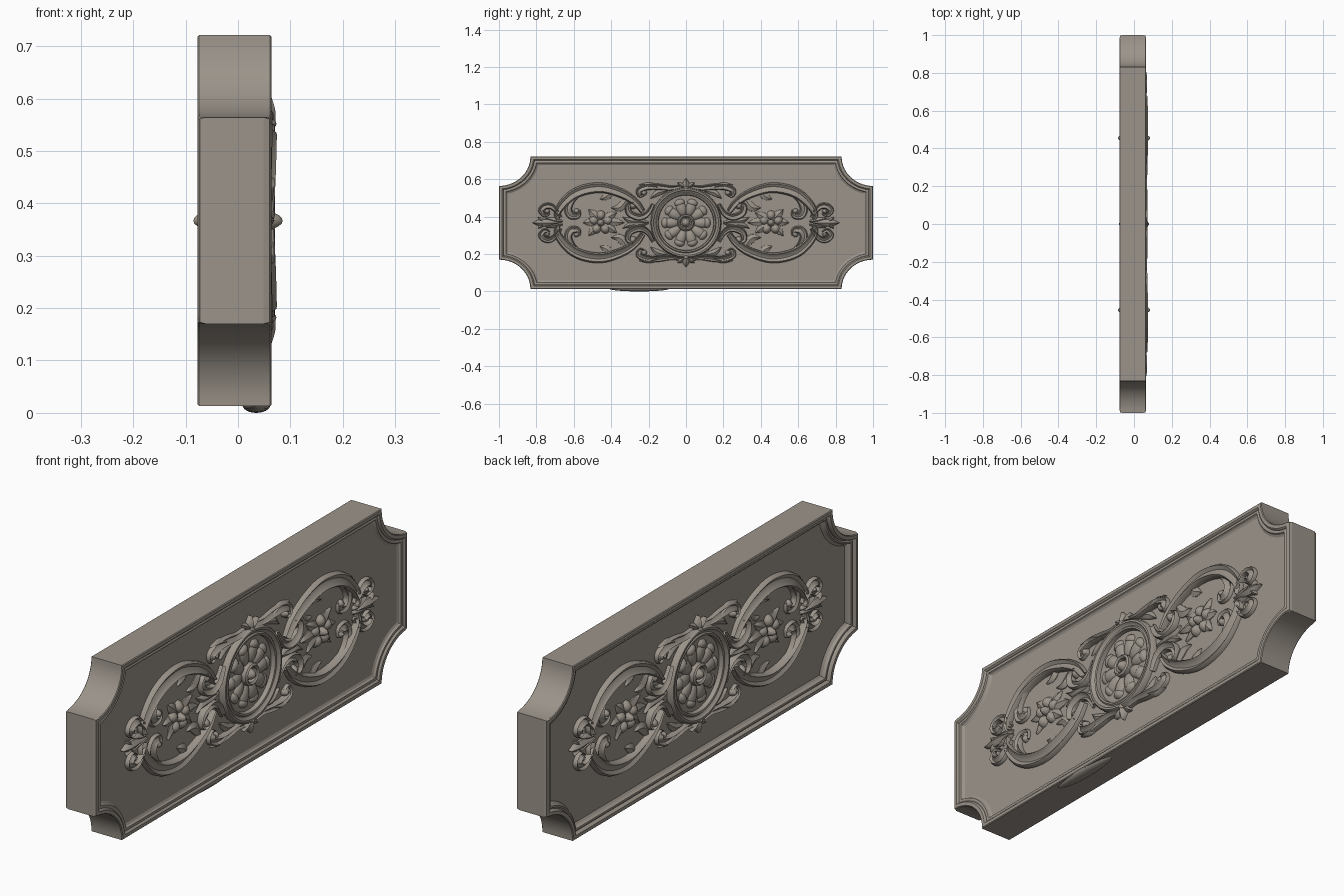
import bpy, bmesh
from math import pi, sin, cos, asin
from mathutils import Matrix, Vector

cube = bpy.data.objects.get("Cube")
if cube:
    bpy.data.objects.remove(cube)

stone = bpy.data.materials.new("warm grey stone")
stone.use_nodes = True
colour = (0.33, 0.295, 0.255, 1)
stone.diffuse_color = colour
stone.node_tree.nodes["Principled BSDF"].inputs["Base Color"].default_value = colour

HALF_Y, HALF_Z, NOTCH = 1.0, 0.354, 0.157
MID_Z = 0.367
FIELD = 0.046      # surface of the sunken field
BASE = 0.035       # relief starts slightly inside the slab


def finish(name, bm, mirror="", angle=40):
    """Turn a bmesh into a shaded object, mirrored about the panel centre."""
    bmesh.ops.recalc_face_normals(bm, faces=bm.faces)
    mesh = bpy.data.meshes.new(name)
    bm.to_mesh(mesh)
    bm.free()
    mesh.materials.append(stone)
    obj = bpy.data.objects.new(name, mesh)
    obj.location.z = MID_Z
    bpy.context.collection.objects.link(obj)
    bpy.ops.object.select_all(action="DESELECT")
    obj.select_set(True)
    bpy.context.view_layer.objects.active = obj
    bpy.ops.object.shade_smooth_by_angle(angle=angle * pi / 180)
    if mirror:
        mod = obj.modifiers.new("Mirror", "MIRROR")
        mod.use_axis = [axis in mirror for axis in "xyz"]
        mod.use_mirror_merge = False


def outline(inset, steps=14):
    """Rectangle with concave, slightly wide corners, moved inwards by inset."""
    radius = NOTCH + inset
    start = asin(inset / radius)
    quarter = []
    for i in range(steps + 1):
        a = start + (pi / 2 - 2 * start) * i / steps
        quarter.append((HALF_Y - 1.07 * radius * cos(a), HALF_Z - radius * sin(a)))
    points = []
    for sy, sz in ((1, 1), (1, -1), (-1, -1), (-1, 1)):
        part = quarter if sy * sz > 0 else quarter[::-1]
        points += [(sy * y, sz * z) for y, z in part]
    return points


def skin(bm, rings):
    """Join closed rings of vertices and cap both ends."""
    for a, b in zip(rings, rings[1:]):
        for j in range(len(a)):
            k = (j + 1) % len(a)
            bm.faces.new((a[j], a[k], b[k], b[j]))
    bm.faces.new(rings[0])
    bm.faces.new(rings[-1])


def dome(bm, y, z, length, width, top, angle=0):
    """Half-buried ellipsoid lying on the field."""
    place = (Matrix.Translation((BASE, y, z)) @ Matrix.Rotation(angle, 4, "X")
             @ Matrix.Diagonal((top - BASE, length, width, 1)))
    bmesh.ops.create_uvsphere(bm, u_segments=18, v_segments=12, radius=1, matrix=place)


def lathe(bm, profile, steps=56):
    """Spin (radius, x) points around the x axis."""
    verts = [bm.verts.new((x, r, 0)) for r, x in profile]
    edges = [bm.edges.new(pair) for pair in zip(verts, verts[1:])]
    bmesh.ops.spin(bm, geom=verts + edges, cent=(0, 0, 0), axis=(1, 0, 0),
                   angle=2 * pi, steps=steps)
    bmesh.ops.remove_doubles(bm, verts=bm.verts, dist=0.0001)


def smooth_path(points, steps=7):
    """Catmull-Rom curve through the points."""
    pts = [Vector(p) for p in points]
    pts = [2 * pts[0] - pts[1]] + pts + [2 * pts[-1] - pts[-2]]
    result = []
    for a, b, c, d in zip(pts, pts[1:], pts[2:], pts[3:]):
        for i in range(steps):
            t = i / steps
            result.append(b + (c - a) * t / 2 + (2 * a - 5 * b + 4 * c - d) * t * t / 2
                          + (3 * b - a - 3 * c + d) * t ** 3 / 2)
    return result + [pts[-2]]


HOLLOW = ((-1, 0), (-.95, .75), (-.7, 1), (-.35, .7), (.2, .55), (.7, .8), (.95, .55), (1, 0))
RIDGED = ((-1, 0), (-.85, .6), (-.45, .8), (0, 1), (.45, .8), (.85, .6), (1, 0))


def ribbon(bm, points, width, top, section=HOLLOW, taper=(.5, .5)):
    """Carved strand along a path, thickest in the middle."""
    path = smooth_path(points)
    last = len(path) - 1
    rings = []
    for i, p in enumerate(path):
        way = (path[min(i + 1, last)] - path[max(i - 1, 0)]).normalized()
        side = Vector((-way.y, way.x))
        t = i / last
        end = taper[0] if t < .5 else taper[1]
        swell = end + (1 - end) * sin(pi * t)
        rise = (top - BASE) * (.75 + .25 * swell)
        ring = []
        for across, up in section:
            q = p + side * across * width * swell
            ring.append(bm.verts.new((BASE + rise * up, q.x, q.y)))
        rings.append(ring)
    skin(bm, rings)


def leaf(bm, points, width, top):
    ribbon(bm, points, width, top, RIDGED, (.3, .04))


# Slab with a stepped moulding around a sunken field on both sides
moulding = ((0, .016), (.2, .02), (.45, .022), (.3, .028), (.35, .034), (.75, .038), (1, .046))
sections = []
for sign, rim in ((-1, .077), (1, .064)):
    half = [(rim - .003, 0), (rim, .003)]
    half += [(rim - (rim - FIELD) * drop, inset) for drop, inset in moulding]
    half = [(sign * x, inset) for x, inset in half]
    sections += half[::-1] if sign < 0 else half
bm = bmesh.new()
rings = []
for x, inset in sections:
    ring = []
    for y, z in outline(inset):
        # the short ends are worn rounder than the long edges
        ease = 0
        if abs(y) > HALF_Y - .012 and abs(z) < HALF_Z - NOTCH + .01:
            ease = .012 if inset == 0 else .004
        ring.append(bm.verts.new((x - ease * (1 if x > 0 else -1), y, z)))
    rings.append(ring)
skin(bm, rings)
finish("panel_slab", bm, angle=14)

# Worn lump under the lower edge
bm = bmesh.new()
dome(bm, -.25, -HALF_Z + .002, .16, .015, .062)
finish("lower_edge_lump", bm)

# Central medallion frame
bm = bmesh.new()
lathe(bm, ((.19, BASE), (.188, .062), (.182, .071), (.174, .071), (.168, .062),
           (.162, .06), (.157, .065), (.15, .063), (.145, BASE)))
finish("medallion_ring", bm, "x")

# Central flower
bm = bmesh.new()
for i in range(10):
    a = 2 * pi * i / 10
    dome(bm, .085 * cos(a), .085 * sin(a), .05, .029, .061, a)
    dome(bm, .112 * cos(a), .112 * sin(a), .022, .03, .062, a)
lathe(bm, ((.046, BASE), (.044, .064), (.037, .07), (.03, .064), (.028, BASE)), 32)
dome(bm, 0, 0, .024, .024, .079)
finish("medallion_flower", bm, "x")

# Large scrolls, one per quadrant
bm = bmesh.new()
ribbon(bm, ((.23, .06), (.27, .11), (.34, .155), (.44, .186), (.53, .18), (.605, .15),
            (.66, .1), (.69, .05), (.685, .015)), .029, .074, taper=(.5, .35))
finish("large_scrolls", bm, "xyz")

# Inner curls folding back from the large scrolls
bm = bmesh.new()
ribbon(bm, ((.56, .165), (.61, .12), (.63, .075), (.615, .04), (.58, .04), (.575, .07)),
       .022, .066)
dome(bm, .585, .062, .016, .016, .066)
finish("inner_curls", bm, "xyz")

# Hooked strands joining the medallion and the large scrolls
bm = bmesh.new()
ribbon(bm, ((.175, .1), (.205, .05), (.25, .03), (.3, .05), (.31, .09), (.28, .105)),
       .019, .07)
dome(bm, .283, .092, .02, .02, .07)
leaf(bm, ((.2, .0), (.25, .01), (.3, .012), (.34, .03)), .018, .062)
finish("hooked_strands", bm, "xyz")

# Small scrolls above and below the medallion
bm = bmesh.new()
ribbon(bm, ((.02, .195), (.08, .186), (.14, .192), (.2, .193), (.25, .175), (.245, .148),
            (.22, .155)), .018, .07)
dome(bm, .225, .16, .017, .017, .07)
leaf(bm, ((.14, .185), (.19, .203), (.25, .203)), .014, .064)
leaf(bm, ((.1, .17), (.15, .16), (.19, .13)), .018, .06)
finish("small_scrolls", bm, "xyz")

# Finials on the medallion
bm = bmesh.new()
leaf(bm, ((0, .17), (0, .2), (0, .237)), .022, .072)
for side in (-1, 1):
    leaf(bm, ((0, .185), (side * .025, .2), (side * .045, .215)), .014, .068)
dome(bm, 0, .185, .02, .016, .074)
finish("medallion_finials", bm, "xz")

# Acanthus leaves curling inside the large scrolls
bm = bmesh.new()
leaf(bm, ((.31, .14), (.335, .1), (.36, .08), (.4, .08)), .026, .06)
leaf(bm, ((.4, .178), (.42, .145), (.46, .125)), .024, .058)
finish("acanthus_leaves", bm, "xyz")

# Small rosettes in the scrolls
bm = bmesh.new()
for i in range(5):
    a = pi / 2 + 2 * pi * i / 5
    dome(bm, .455 + .04 * cos(a), .04 * sin(a), .027, .025, .071, a)
dome(bm, .455, 0, .02, .02, .086)
for tip_y, tip_z in ((.33, 0), (.37, .055), (.37, -.055), (.55, 0), (.52, .07), (.52, -.07)):
    middle = ((.455 + tip_y) / 2, tip_z / 2 + .004)
    leaf(bm, ((.455, 0), middle, (tip_y, tip_z)), .026, .06)
finish("small_rosettes", bm, "xy")

# Looped ends and pointed tips
bm = bmesh.new()
ribbon(bm, ((.67, .03), (.69, .06), (.72, .088), (.755, .088), (.775, .065),
            (.755, .042), (.73, .052)), .017, .07)
dome(bm, .741, .06, .014, .014, .066)
leaf(bm, ((.66, .008), (.7, .012), (.75, .025)), .017, .062)
finish("end_loops", bm, "xyz")

bm = bmesh.new()
leaf(bm, ((.68, 0), (.76, 0), (.82, 0)), .022, .07)
for side in (-1, 1):
    leaf(bm, ((.755, 0), (.775, side * .015), (.79, side * .03)), .012, .064)
finish("end_tips", bm, "xy")
